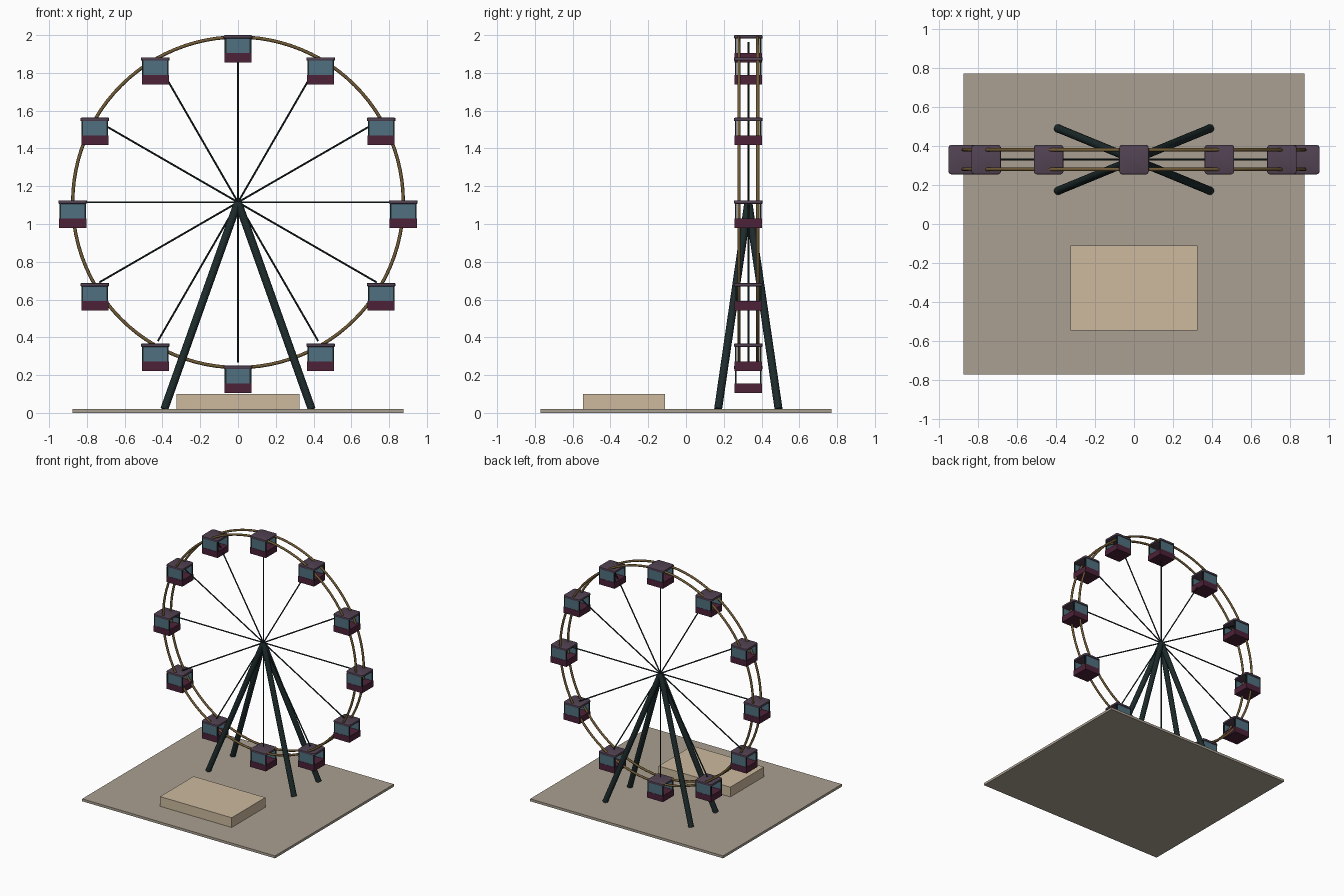
import bpy, bmesh, math
from mathutils import Vector, Matrix

old = bpy.data.objects.get("Cube")
if old:
    bpy.data.objects.remove(old, do_unlink=True)


def material(name, r, g, b):
    # Colour given as 8-bit display values, stored as linear
    lin = [((c / 255 + 0.055) / 1.055) ** 2.4 for c in (r, g, b)] + [1]
    m = bpy.data.materials.new(name)
    m.use_nodes = True
    m.diffuse_color = lin
    m.node_tree.nodes["Principled BSDF"].inputs["Base Color"].default_value = lin
    return m


GROUND = material("ground beige", 170, 160, 145)
SAND = material("platform sand", 205, 186, 158)
STEEL = material("dark steel", 29, 42, 43)
BRASS = material("rim brass", 112, 90, 54)
ROOF = material("roof plum", 82, 66, 82)
MAROON = material("tub maroon", 76, 34, 56)
GLASS = material("window blue", 80, 112, 128)


def finish(name, bm, mat, smooth=False):
    mesh = bpy.data.meshes.new(name)
    bm.to_mesh(mesh)
    bm.free()
    mesh.materials.append(mat)
    obj = bpy.data.objects.new(name, mesh)
    bpy.context.collection.objects.link(obj)
    if smooth:
        bpy.ops.object.select_all(action='DESELECT')
        obj.select_set(True)
        bpy.context.view_layer.objects.active = obj
        bpy.ops.object.shade_smooth_by_angle(angle=math.radians(35))
    return obj


def add_box(bm, centre, size):
    bmesh.ops.create_cube(bm, size=1, matrix=Matrix.Translation(centre)
                          @ Matrix.Diagonal((*size, 1)))


def add_rod(bm, a, b, radius, sides):
    a, b = Vector(a), Vector(b)
    turn = (b - a).to_track_quat('Z', 'Y').to_matrix().to_4x4()
    bmesh.ops.create_cone(bm, cap_ends=True, segments=sides, radius1=radius,
                          radius2=radius, depth=(b - a).length,
                          matrix=Matrix.Translation((a + b) / 2) @ turn)


def box(name, centre, size, mat):
    bm = bmesh.new()
    add_box(bm, centre, size)
    return finish(name, bm, mat)


HUB = Vector((0, 0.33, 1.115))
RADIUS = 0.875
CABINS = 12

# Ground slab and boarding platform
box("ground_slab", (0, 0, 0.01), (1.75, 1.54, 0.02), GROUND)
box("boarding_platform", (0, -0.328, 0.06), (0.65, 0.435, 0.08), SAND)

# Four splayed legs meeting at the hub
for side, x in (("left", 0.39), ("right", -0.39)):
    for end, dy in (("front", -0.16), ("back", 0.16)):
        bm = bmesh.new()
        add_rod(bm, (x, HUB.y + dy, 0.02), HUB, 0.021, 16)
        finish(f"{end}_{side}_leg", bm, STEEL, True)

# Two rim hoops
for end, dy in (("front", -0.05), ("back", 0.05)):
    bpy.ops.mesh.primitive_torus_add(
        location=HUB + Vector((0, dy, 0)), rotation=(math.pi / 2, 0, 0),
        major_radius=RADIUS, minor_radius=0.009,
        major_segments=96, minor_segments=10)
    hoop = bpy.context.object
    hoop.name = f"{end}_rim"
    hoop.data.materials.append(BRASS)
    bpy.ops.object.shade_smooth()

# Spokes
rim_points = [HUB + RADIUS * Vector((math.cos(a), 0, math.sin(a)))
              for a in (math.tau * i / CABINS for i in range(CABINS))]
bm = bmesh.new()
for p in rim_points:
    add_rod(bm, HUB, HUB.lerp(p, 0.97), 0.005, 8)
finish("spokes", bm, STEEL, True)

# Cabin parts, each modelled once around its hanging point
bm = bmesh.new()
add_box(bm, (0, 0, 0.001), (0.152, 0.152, 0.018))
upright = [e for e in bm.edges if abs(e.verts[0].co.z - e.verts[1].co.z) > 0.01]
bmesh.ops.bevel(bm, geom=upright, offset=0.018, segments=4, profile=0.5,
                affect='EDGES')
rims = [e for e in bm.edges if abs(e.verts[0].co.z - e.verts[1].co.z) < 0.001]
bmesh.ops.bevel(bm, geom=rims, offset=0.005, segments=2, profile=0.5,
                affect='EDGES')
roof = finish("cabin_roof", bm, ROOF, True)

tub = box("cabin_tub", (0, 0, -0.11), (0.144, 0.144, 0.05), MAROON)

bm = bmesh.new()
for sx in (-1, 1):
    for sy in (-1, 1):
        add_box(bm, (sx * 0.066, sy * 0.066, -0.047), (0.009, 0.009, 0.08))
posts = finish("cabin_posts", bm, STEEL)

bm = bmesh.new()
for sy in (-1, 1):
    add_box(bm, (0, sy * 0.067, -0.047), (0.125, 0.006, 0.08))
windows = finish("cabin_windows", bm, GLASS)

# Hang a linked copy of every cabin part at each rim point
for part in (roof, tub, posts, windows):
    base_name = part.name
    for i, p in enumerate(rim_points):
        obj = part if i == 0 else part.copy()
        if i:
            bpy.context.collection.objects.link(obj)
        obj.name = f"{base_name}_{i + 1}"
        obj.location = p
